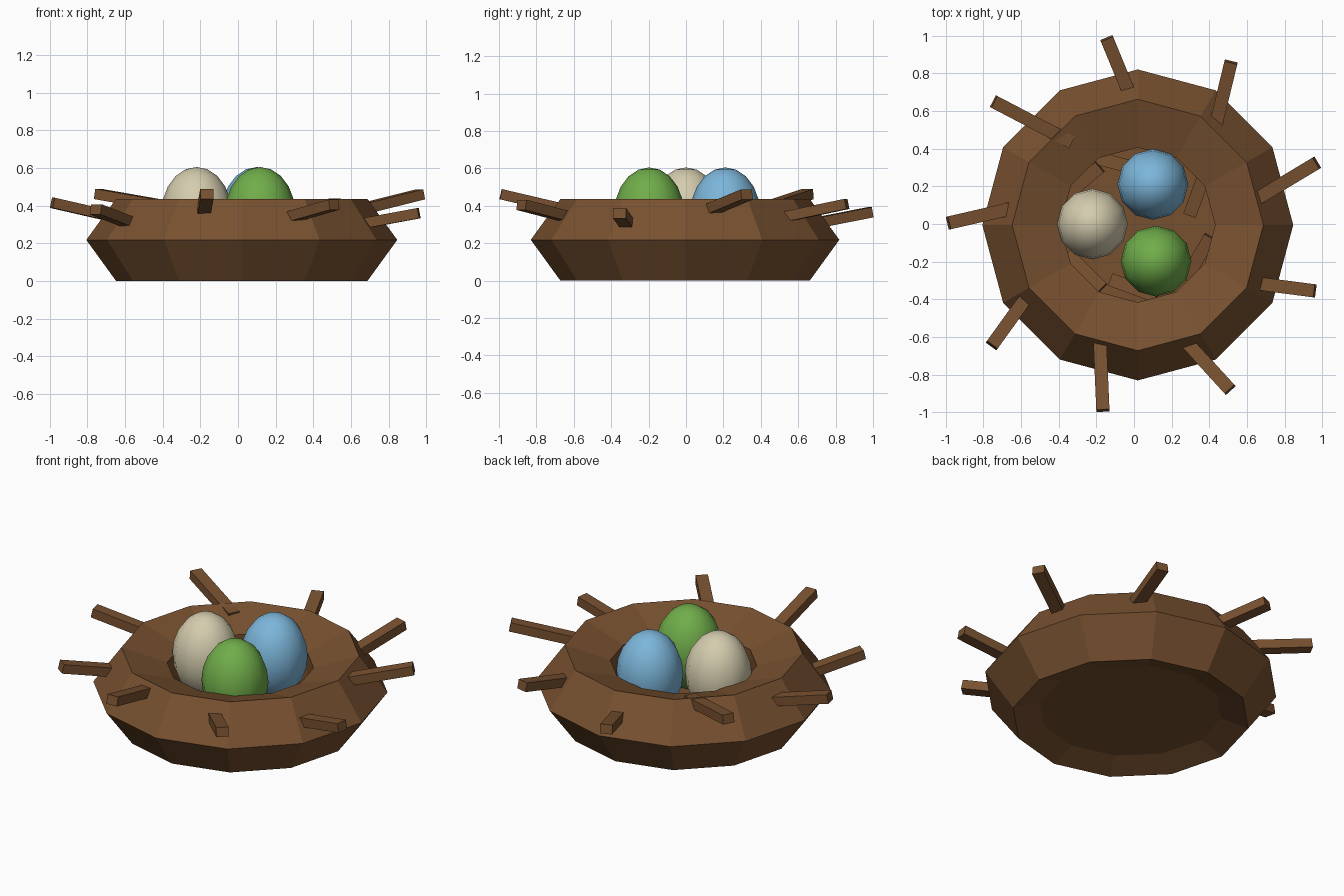
import bpy, bmesh, math
from mathutils import Vector, Matrix

if "Cube" in bpy.data.objects:
    bpy.data.objects.remove(bpy.data.objects["Cube"])


def srgb(r, g, b):
    f = lambda c: c / 12.92 if c <= 0.04045 else ((c + 0.055) / 1.055) ** 2.4
    return (f(r / 255), f(g / 255), f(b / 255), 1)


def material(name, rgb):
    m = bpy.data.materials.new(name)
    m.diffuse_color = srgb(*rgb)
    m.use_nodes = True
    m.node_tree.nodes["Principled BSDF"].inputs["Base Color"].default_value = m.diffuse_color
    return m


BROWN = material("nest_brown", (120, 81, 48))
CREAM = material("egg_cream", (212, 204, 174))
BLUE = material("egg_blue", (124, 182, 218))
GREEN = material("egg_green", (112, 173, 74))


def finish(bm, name, mat, smooth=False):
    bmesh.ops.recalc_face_normals(bm, faces=bm.faces)
    for f in bm.faces:
        f.smooth = smooth
    me = bpy.data.meshes.new(name)
    bm.to_mesh(me)
    bm.free()
    me.materials.append(mat)
    ob = bpy.data.objects.new(name, me)
    bpy.context.collection.objects.link(ob)
    return ob


def twig(name, outer, inner, width=0.07, height=0.055):
    """Square-cut stick between two points."""
    a, b = Vector(outer), Vector(inner)
    d = (a - b).normalized()
    side = Vector((0, 0, 1)).cross(d).normalized()
    up = d.cross(side)
    rot = Matrix((d, side, up)).transposed().to_4x4()
    bm = bmesh.new()
    bmesh.ops.create_cube(bm, size=1, matrix=Matrix.Translation((a + b) / 2) @ rot
                          @ Matrix.Diagonal(((a - b).length, width, height, 1)))
    return finish(bm, name, BROWN)


CX, CY = 0.02, -0.005

# nest ring: five-sided section swept around twelve sides
bm = bmesh.new()
R, r, N, M = 0.596, 0.229, 12, 5
rings = []
for i in range(N):
    a = 2 * math.pi * i / N
    ring = []
    for j in range(M):
        t = 2 * math.pi * j / M
        rad = R + r * math.cos(t)
        ring.append(bm.verts.new((CX + rad * math.cos(a), CY + rad * math.sin(a),
                                  0.218 + r * math.sin(t))))
    rings.append(ring)
for i in range(N):
    p, q = rings[i], rings[(i + 1) % N]
    for j in range(M):
        k = (j + 1) % M
        bm.faces.new((p[j], q[j], q[k], p[k]))
finish(bm, "nest_ring", BROWN)

# nest floor
bm = bmesh.new()
bmesh.ops.create_cone(bm, cap_ends=True, segments=12, radius1=0.52, radius2=0.52, depth=0.07,
                      matrix=Matrix.Translation((CX, CY, 0.085)))
finish(bm, "nest_floor", BROWN)

# outer twigs: tip and the point where each enters the ring
OUTER = [
    ((0.97, 0.325, 0.46), (0.67, 0.145, 0.385)),
    ((0.515, 0.86, 0.41), (0.44, 0.55, 0.345)),
    ((-0.145, 0.985, 0.365), (-0.04, 0.73, 0.315)),
    ((-0.745, 0.65, 0.462), (-0.42, 0.48, 0.405)),
    ((-0.985, 0.005, 0.415), (-0.68, 0.075, 0.345)),
    ((-0.755, -0.645, 0.38), (-0.60, -0.43, 0.32)),
    ((-0.165, -0.99, 0.462), (-0.18, -0.64, 0.38)),
    ((0.51, -0.88, 0.405), (0.30, -0.65, 0.345)),
    ((0.96, -0.355, 0.36), (0.69, -0.32, 0.31)),
]
for n, (o, i) in enumerate(OUTER):
    o, i = Vector(o), Vector(i)
    twig(f"outer_twig_{n + 1}", o, i + (i - o).normalized() * 0.1)

# inner twigs lining the bowl: x, y, heading in degrees
INNER = [(0.34, 0.17, 70), (0.34, -0.18, 60), (0.0, -0.34, -20),
         (-0.26, -0.25, -45), (-0.12, 0.33, -15), (-0.28, 0.22, 40)]
for n, (x, y, deg) in enumerate(INNER):
    h = Vector((math.cos(math.radians(deg)), math.sin(math.radians(deg)), 0.15)) * 0.13
    c = Vector((x, y, 0.21))
    twig(f"inner_twig_{n + 1}", c + h, c - h)

# eggs
for name, x, y, mat in (("cream_egg", -0.22, 0.0, CREAM), ("blue_egg", 0.1, 0.21, BLUE),
                        ("green_egg", 0.117, -0.197, GREEN)):
    bm = bmesh.new()
    bmesh.ops.create_uvsphere(bm, u_segments=12, v_segments=10, radius=1,
                              matrix=Matrix.Translation((x, y, 0.355))
                              @ Matrix.Diagonal((0.188, 0.188, 0.25, 1)))
    finish(bm, name, mat, smooth=True)
